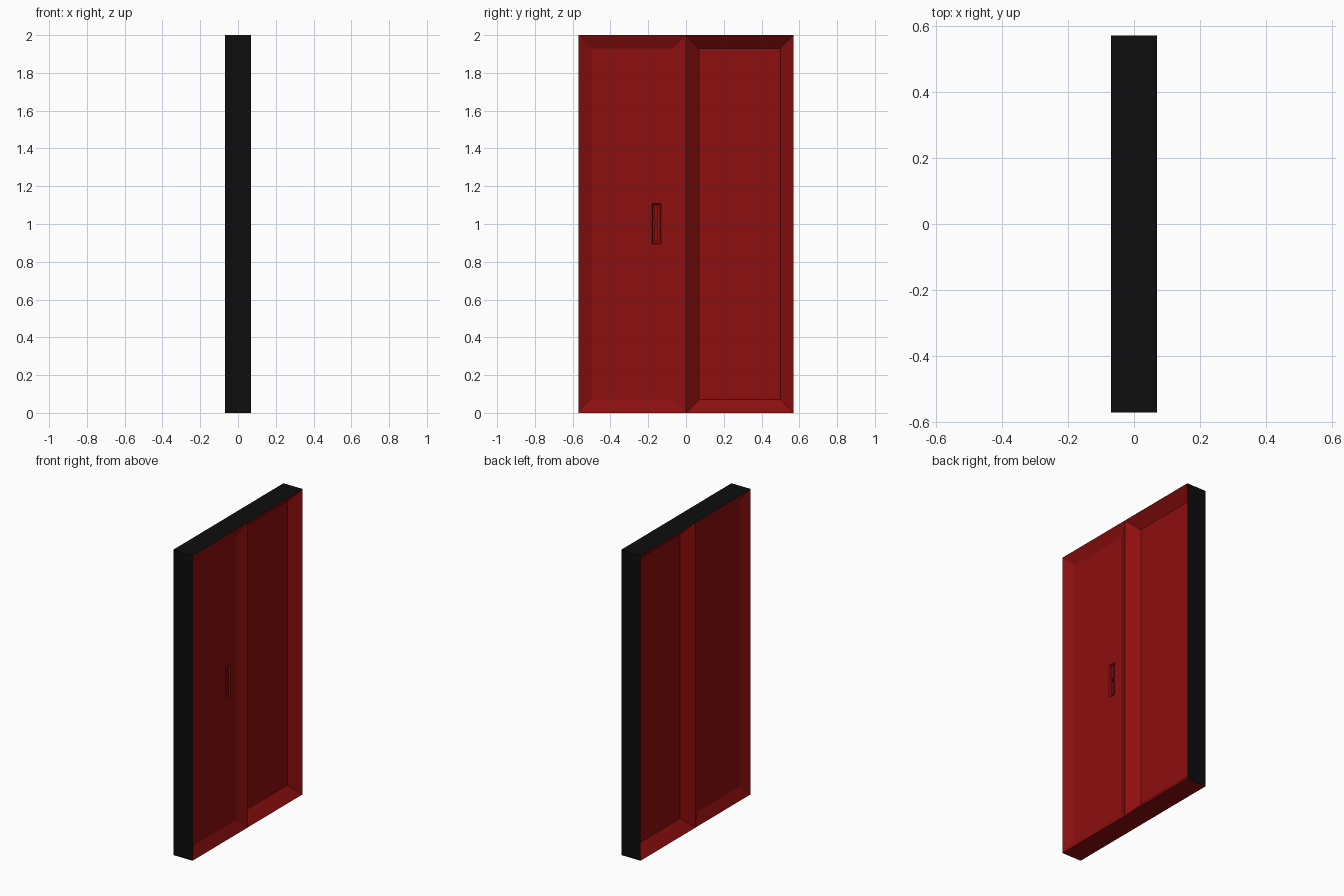
import bpy, bmesh

if "Cube" in bpy.data.objects:
    bpy.data.objects.remove(bpy.data.objects["Cube"])

HALF_X, HALF_Y, TOP = 0.07, 0.57, 2.0
BEVEL = 0.07


def material(name, color):
    m = bpy.data.materials.new(name)
    m.diffuse_color = (*color, 1)
    m.use_nodes = True
    m.node_tree.nodes["Principled BSDF"].inputs["Base Color"].default_value = m.diffuse_color
    return m


red = material("deep_red", (0.27, 0.0045, 0.0045))
black = material("black", (0.004, 0.004, 0.004))


def finish(bm, name, mats):
    bmesh.ops.remove_doubles(bm, verts=bm.verts, dist=1e-5)
    bmesh.ops.recalc_face_normals(bm, faces=bm.faces)
    me = bpy.data.meshes.new(name)
    bm.to_mesh(me)
    bm.free()
    for m in mats:
        me.materials.append(m)
    ob = bpy.data.objects.new(name, me)
    bpy.context.collection.objects.link(ob)
    return ob


def ring(bm, x, y0, y1, z0, z1):
    return [bm.verts.new((x, y, z)) for y, z in ((y0, z0), (y1, z0), (y1, z1), (y0, z1))]


def loft(bm, rings):
    """Join nested rectangles and close the last one."""
    loops = [ring(bm, *r) for r in rings]
    for a, b in zip(loops, loops[1:]):
        for i in range(4):
            j = (i + 1) % 4
            bm.faces.new((a[i], a[j], b[j], b[i]))
    bm.faces.new(loops[-1])


def leaf_rings(side, y0, y1, depth):
    return [(side * HALF_X, y0, y1, 0, TOP),
            (side * (HALF_X - depth), y0 + BEVEL, y1 - BEVEL, BEVEL, TOP - BEVEL)]


# Door leaves: a shallow one with a sunken grip, and a deep one
SHALLOW, DEEP = 0.032, 0.063
px = HALF_X - SHALLOW
bm = bmesh.new()
grip_pocket = [(px, -0.181, -0.133, 0.893, 1.109),
               (px - 0.012, -0.176, -0.138, 0.898, 1.104)]
loft(bm, leaf_rings(1, -HALF_Y, 0, SHALLOW) + grip_pocket)
loft(bm, leaf_rings(-1, -HALF_Y, 0, SHALLOW))
for side in (1, -1):
    loft(bm, leaf_rings(side, 0, HALF_Y, DEEP))

# Outer edges of the slab, one strip per leaf
for y0, y1 in ((-HALF_Y, 0), (0, HALF_Y)):
    for z in (0, TOP):
        bm.faces.new([bm.verts.new((x, y, z)) for x, y in
                      ((-HALF_X, y0), (HALF_X, y0), (HALF_X, y1), (-HALF_X, y1))])
for y in (-HALF_Y, HALF_Y):
    bm.faces.new([bm.verts.new((x, y, z)) for x, z in
                  ((-HALF_X, 0), (HALF_X, 0), (HALF_X, TOP), (-HALF_X, TOP))])

# Top and outer side edges are black, the rest red
for f in bm.faces:
    c = f.calc_center_median()
    f.material_index = int(c.z > TOP - 1e-4 or abs(c.y) > HALF_Y - 1e-4)
finish(bm, "door_leaves", (red, black))


def box(name, x0, x1, y0, y1, z0, z1):
    bm = bmesh.new()
    bmesh.ops.create_cube(bm, size=1)
    for v in bm.verts:
        v.co = [(a + b) / 2 + c * (b - a) for c, (a, b) in
                zip(v.co, ((x0, x1), (y0, y1), (z0, z1)))]
    return finish(bm, name, (red,))


# Grip bars and lock knob inside the pocket
box("upper_grip", px - 0.013, px - 0.002, -0.166, -0.148, 1.013, 1.098)
box("lower_grip", px - 0.013, px - 0.002, -0.166, -0.148, 0.904, 0.989)
box("lock_knob", px - 0.013, px, -0.163, -0.151, 0.995, 1.007)
